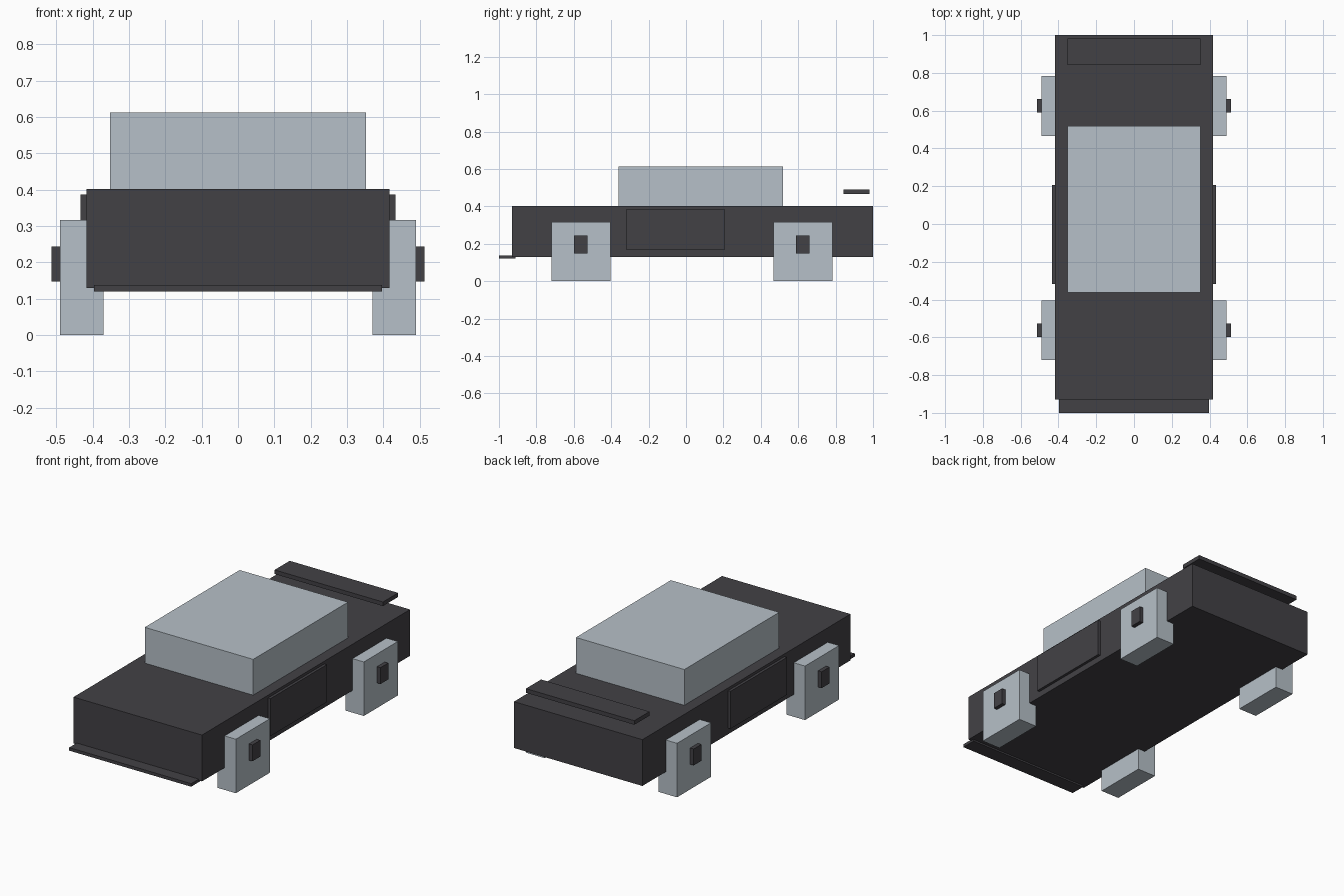
import bpy
from mathutils import Vector

default = bpy.data.objects.get("Cube")
if default:
    bpy.data.objects.remove(default, do_unlink=True)


def material(name, rgb):
    mat = bpy.data.materials.new(name)
    mat.use_nodes = True
    colour = (*rgb, 1)
    mat.diffuse_color = colour
    mat.node_tree.nodes["Principled BSDF"].inputs["Base Color"].default_value = colour
    return mat


charcoal = material("charcoal", (0.055, 0.053, 0.060))
pale_grey = material("pale grey", (0.47, 0.53, 0.58))


def box(name, low, high, mat):
    """Flat-shaded block between two opposite corners."""
    low, high = Vector(low), Vector(high)
    bpy.ops.mesh.primitive_cube_add(size=1, location=(low + high) / 2)
    obj = bpy.context.object
    obj.name = name
    obj.data.transform(obj.matrix_world.Diagonal((*(high - low), 1)))
    obj.data.materials.append(mat)
    return obj


def side_boxes(name, low, high, mat):
    """A left block and its mirror image on the right."""
    box("left_" + name, low, high, mat)
    box("right_" + name, (-high[0], *low[1:]), (-low[0], *high[1:]), mat)


# Body and cabin
box("body", (-0.417, -0.93, 0.13), (0.417, 1.0, 0.402), charcoal)
box("cabin", (-0.352, -0.362, 0.40), (0.352, 0.518, 0.612), pale_grey)

# Front lip and floating rear wing
box("front_lip", (-0.396, -1.0, 0.12), (0.396, -0.912, 0.138), charcoal)
box("rear_wing", (-0.352, 0.842, 0.465), (0.352, 0.982, 0.489), charcoal)

# Door panels
side_boxes("door", (0.40, -0.318, 0.166), (0.433, 0.206, 0.386), charcoal)

# Square wheels with hubs
for end, y in (("front", -0.562), ("rear", 0.625)):
    side_boxes(end + "_wheel", (0.37, y - 0.158, 0), (0.49, y + 0.158, 0.317), pale_grey)
    side_boxes(end + "_hub", (0.45, y - 0.036, 0.147), (0.513, y + 0.036, 0.243), charcoal)
